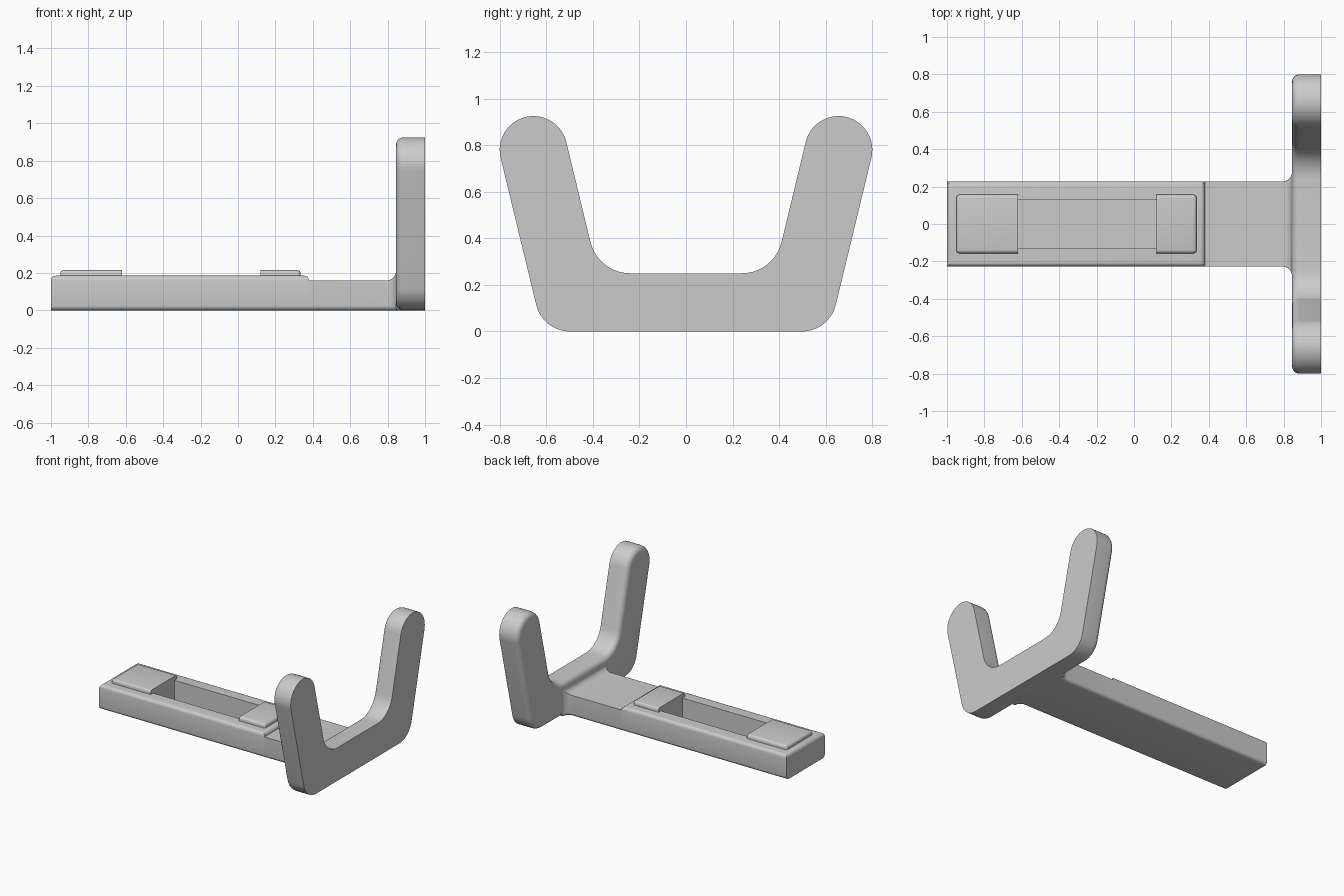
import bpy, bmesh, math
from mathutils import Vector

if "Cube" in bpy.data.objects:
    bpy.data.objects.remove(bpy.data.objects["Cube"])


def finish(name, bm, smooth=True):
    bmesh.ops.recalc_face_normals(bm, faces=bm.faces)
    me = bpy.data.meshes.new(name)
    bm.to_mesh(me)
    bm.free()
    ob = bpy.data.objects.new(name, me)
    bpy.context.collection.objects.link(ob)
    bpy.ops.object.select_all(action='DESELECT')
    ob.select_set(True)
    bpy.context.view_layer.objects.active = ob
    if smooth:
        bpy.ops.object.shade_smooth_by_angle(angle=math.radians(30))
    return ob


def box(lo, hi):
    bm = bmesh.new()
    bmesh.ops.create_cube(bm, size=1)
    for v in bm.verts:
        v.co = Vector([l + (c + 0.5) * (h - l) for l, h, c in zip(lo, hi, v.co)])
    return bm


def bevel(bm, test, width, segs=4):
    edges = [e for e in bm.edges if test(e.verts[0].co, e.verts[1].co)]
    bmesh.ops.bevel(bm, geom=edges, offset=width, segments=segs,
                    profile=0.5, affect='EDGES')


def arc(cx, cy, r, a0, a1, n):
    angles = [math.radians(a0 + (a1 - a0) * i / n) for i in range(n + 1)]
    return [(cx + r * math.cos(a), cy + r * math.sin(a)) for a in angles]


def near(a, b):
    return abs(a - b) < 1e-4


HW, R = 0.228, 0.025

# Cradle fork: half profile mirrored, rounded on its inner (-x) side
T = 13.6
half = (arc(0.4975, 0.15, 0.15, -90, -T, 10)
        + arc(0.655, 0.78, 0.145, -T, 180 - T, 24)
        + arc(0.24, 0.425, 0.175, -T, -90, 10))
profile = half + [(-y, z) for y, z in reversed(half)]
X0, X1 = 0.845, 1.0
bm = bmesh.new()
face = bm.faces.new([bm.verts.new((X0, y, z)) for y, z in profile])
ext = bmesh.ops.extrude_face_region(bm, geom=[face], use_keep_orig=True)
for g in ext['geom']:
    if isinstance(g, bmesh.types.BMVert):
        g.co.x = X1
bmesh.ops.recalc_face_normals(bm, faces=bm.faces)
bevel(bm, lambda a, b: near(a.x, X0) and near(b.x, X0), 0.04, 5)
finish("cradle_fork", bm)

# Neck: lofted sections flaring into the fork
F = 0.05
flare = [(X0 - F + F * math.sin(t), F - F * math.cos(t))
         for t in [math.pi / 2 * i / 8 for i in range(9)]]
stations = [(0.38, 0)] + flare + [(0.90, F)]
bm = bmesh.new()
rings = []
for x, d in stations:
    w = HW + d
    right = arc(w - R, R, R, -90, 0, 5) + [(w, 0.16 + d)]
    ring = right + [(-y, z) for y, z in reversed(right)]
    rings.append([bm.verts.new((x, y, z)) for y, z in ring])
for a, b in zip(rings, rings[1:]):
    for i in range(len(a)):
        j = (i + 1) % len(a)
        bm.faces.new((a[i], a[j], b[j], b[i]))
bm.faces.new(rings[0])
bm.faces.new(rings[-1])
finish("neck", bm)

# Main bar: rounded long edges and top rim
TOP = 0.185
bm = box((-1, -HW, 0), (0.38, HW, TOP))
bevel(bm, lambda a, b: (near(a.z, TOP) and near(b.z, TOP))
      or (near(a.z, b.z) and near(a.y, b.y)), R, 5)
bar = finish("main_bar", bm, smooth=False)

# Deep pocket in the bar between the pads
cutter = finish("pocket_cutter", box((-0.62, -0.127, 0.035), (0.12, 0.127, 0.4)), False)
cutter.hide_render = True
mod = bar.modifiers.new("pocket", 'BOOLEAN')
mod.operation = 'DIFFERENCE'
mod.solver = 'EXACT'
mod.object = cutter
bpy.ops.object.select_all(action='DESELECT')
bar.select_set(True)
bpy.context.view_layer.objects.active = bar
bpy.ops.object.modifier_apply(modifier=mod.name)
bpy.data.objects.remove(cutter)
bpy.ops.object.shade_smooth_by_angle(angle=math.radians(30))

# Raised pads: rounded except on the side facing the pocket
PT = 0.215
for name, xa, xb, inner in (("rear_pad", -0.95, -0.62, -0.62),
                            ("front_pad", 0.12, 0.335, 0.12)):
    bm = box((xa, -0.157, 0.18), (xb, 0.157, PT))
    bevel(bm, lambda a, b: not (near(a.x, inner) and near(b.x, inner))
          and ((near(a.z, PT) and near(b.z, PT)) or not near(a.z, b.z)), 0.018)
    finish(name, bm)
